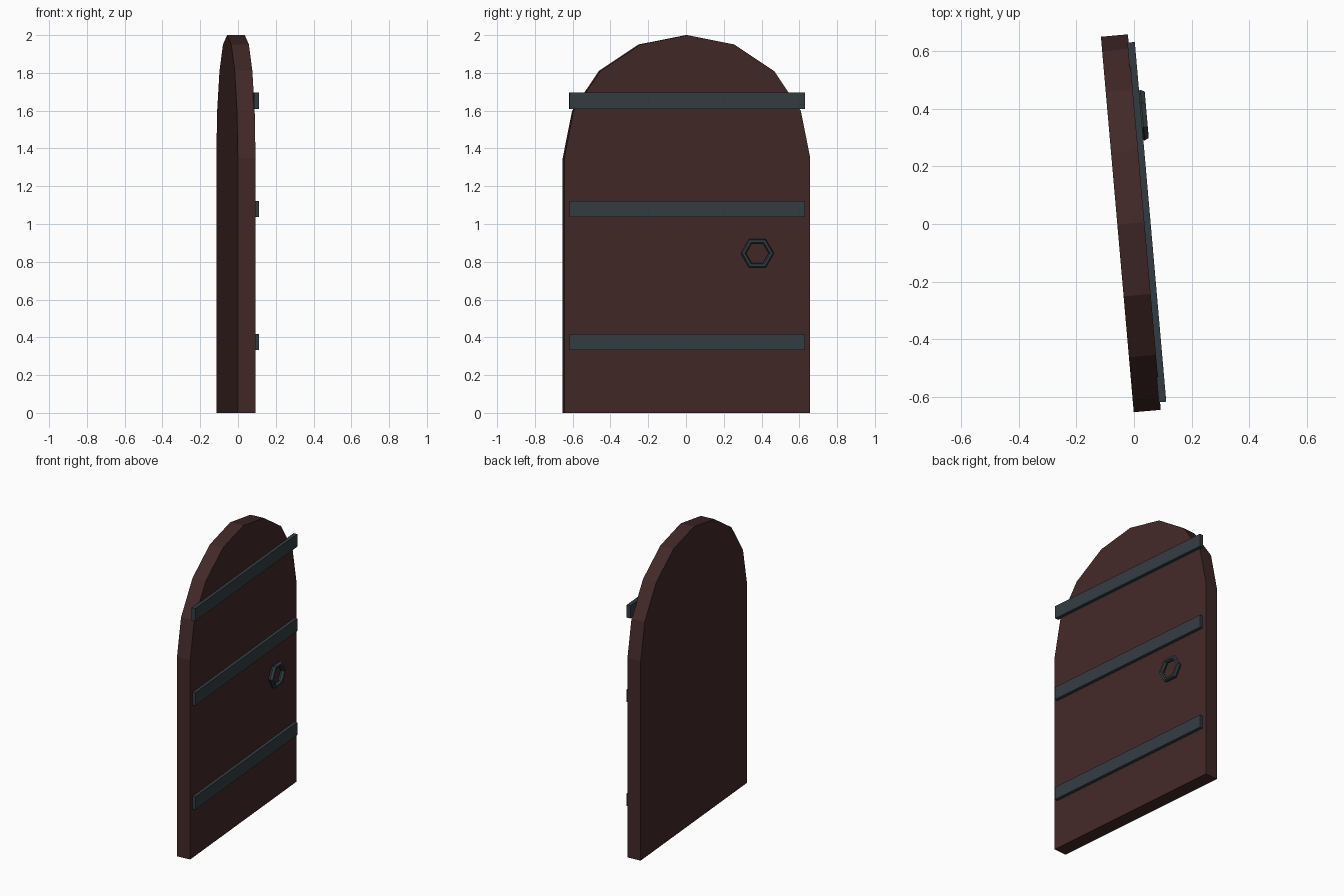
import bpy, bmesh, math
from mathutils import Matrix

if "Cube" in bpy.data.objects:
    bpy.data.objects.remove(bpy.data.objects["Cube"])

# Door frame: slightly swung open about z
SWING = Matrix.Translation((-0.011, 0.0025, 0)) @ Matrix.Rotation(math.radians(5), 4, 'Z')


def material(name, rgb):
    m = bpy.data.materials.new(name)
    m.diffuse_color = (*rgb, 1)
    m.use_nodes = True
    m.node_tree.nodes["Principled BSDF"].inputs["Base Color"].default_value = m.diffuse_color
    return m


wood = material("dark_red_wood", (0.054, 0.021, 0.021))
iron = material("blue_grey_iron", (0.033, 0.046, 0.055))


def finish(name, bm, mat):
    bmesh.ops.recalc_face_normals(bm, faces=bm.faces)
    me = bpy.data.meshes.new(name)
    bm.to_mesh(me)
    bm.free()
    me.materials.append(mat)
    ob = bpy.data.objects.new(name, me)
    ob.matrix_world = SWING
    bpy.context.collection.objects.link(ob)
    return ob


# Arched door panel: straight sides and an eight-segment round top
HALF, THICK, R = 0.6535, 0.047, 0.65
profile = [(-HALF, 0), (HALF, 0)]
for i in range(9):
    a = math.pi * i / 8
    profile.append((HALF * math.cos(a), 1.35 + R * math.sin(a)))
bm = bmesh.new()
face = bm.faces.new([bm.verts.new((-THICK, y, z)) for y, z in profile])
ext = bmesh.ops.extrude_face_region(bm, geom=[face])
bmesh.ops.translate(bm, vec=(2 * THICK, 0, 0),
                    verts=[v for v in ext["geom"] if isinstance(v, bmesh.types.BMVert)])
finish("door_panel", bm, wood)

# Iron straps across the outer side
for name, z in (("lower_strap", 0.375), ("middle_strap", 1.08), ("upper_strap", 1.652)):
    bm = bmesh.new()
    bmesh.ops.create_cube(bm, size=1, matrix=Matrix.Translation((0.0555, -0.001, z))
                          @ Matrix.Diagonal((0.026, 1.252, 0.086, 1)))
    finish(name, bm, iron)

# Six-sided pull ring
SIDES, MAJOR, MINOR = 6, 0.074, 0.014
bm = bmesh.new()
loops = []
for i in range(SIDES):
    a = 2 * math.pi * i / SIDES
    loop = []
    for j in range(SIDES):
        b = 2 * math.pi * j / SIDES
        r = MAJOR + MINOR * math.cos(b)
        loop.append(bm.verts.new((0.073 + 0.017 * math.sin(b),
                                  0.37 + r * math.cos(a), 0.845 + r * math.sin(a))))
    loops.append(loop)
for i in range(SIDES):
    p, q = loops[i], loops[(i + 1) % SIDES]
    for j in range(SIDES):
        k = (j + 1) % SIDES
        bm.faces.new((p[j], p[k], q[k], q[j]))
finish("pull_ring", bm, iron)
